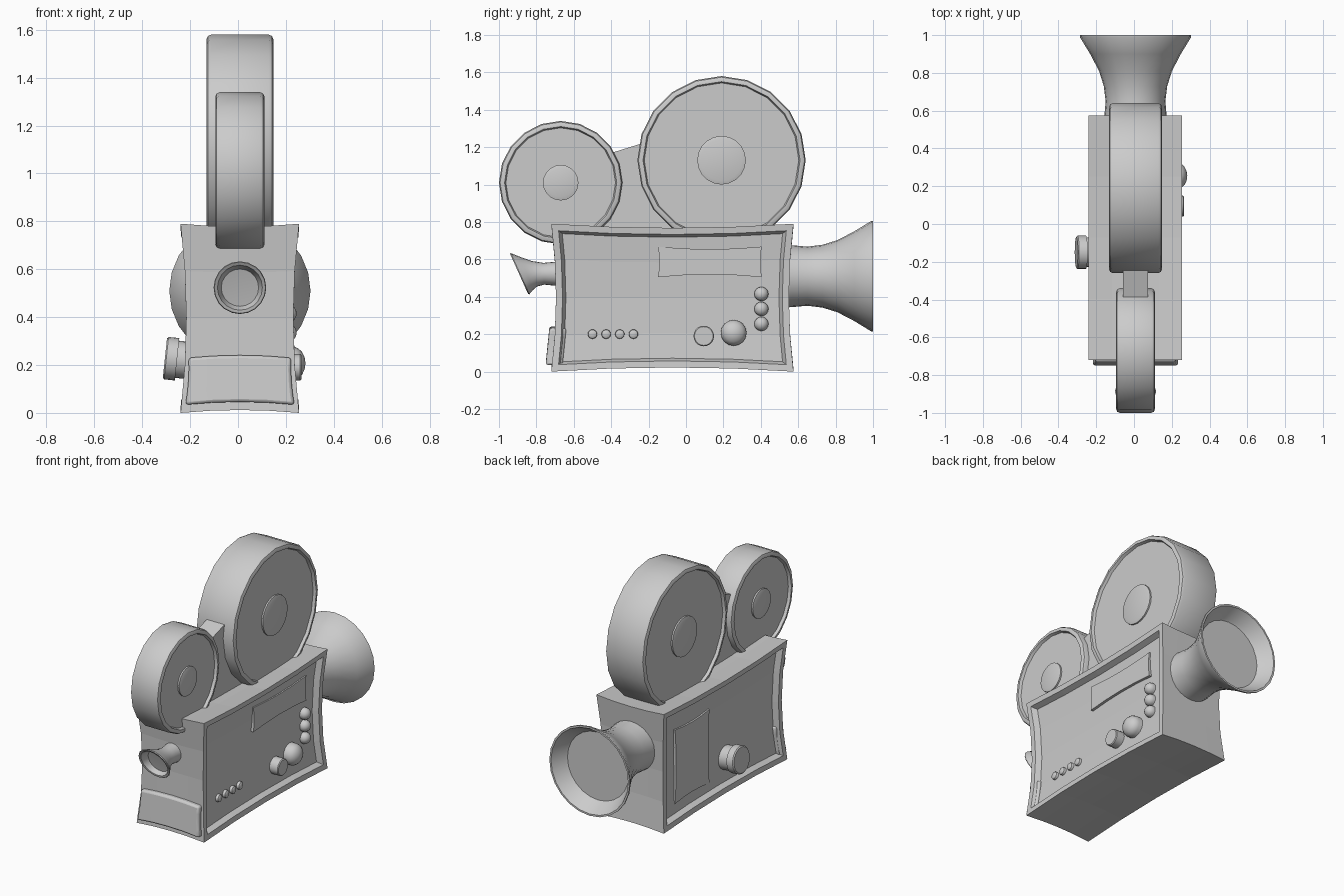
import bpy, bmesh, math
from mathutils import Matrix, Vector

if "Cube" in bpy.data.objects:
    bpy.data.objects.remove(bpy.data.objects["Cube"])

GREY = (0.6, 0.6, 0.6, 1)
mat = bpy.data.materials.new("plain_grey")
mat.use_nodes = True
mat.diffuse_color = GREY
mat.node_tree.nodes["Principled BSDF"].inputs["Base Color"].default_value = GREY
CX = 0.008


def finish(bm, name, smooth=True):
    bmesh.ops.recalc_face_normals(bm, faces=bm.faces)
    me = bpy.data.meshes.new(name)
    bm.to_mesh(me)
    bm.free()
    me.materials.append(mat)
    ob = bpy.data.objects.new(name, me)
    bpy.context.collection.objects.link(ob)
    if smooth:
        bpy.ops.object.select_all(action='DESELECT')
        ob.select_set(True)
        bpy.context.view_layer.objects.active = ob
        bpy.ops.object.shade_smooth_by_angle(angle=math.radians(32))
    return ob


def lathe(name, profile, center, axis, segs=20, tilt=0.0, shear=None):
    """Revolve (along, radius) points about the x or y axis through center."""
    bm = bmesh.new()
    rings = []
    for a, r in profile:
        count = segs if r else 1
        ring = []
        for i in range(count):
            t = math.tau * i / segs
            u, w = r * math.sin(t), r * math.cos(t)
            p = Vector((a, u, w)) if axis == 'x' else Vector((u, a, w))
            if shear:
                p.y += shear(a) * w
            ring.append(bm.verts.new(p))
        rings.append(ring)
    for p, q in zip(rings, rings[1:]):
        for i in range(segs):
            j = (i + 1) % segs
            quad = [p[i % len(p)], p[j % len(p)], q[j % len(q)], q[i % len(q)]]
            bm.faces.new(list(dict.fromkeys(quad)))
    bm.transform(Matrix.Translation(center) @ Matrix.Rotation(tilt, 4, 'Y'))
    return finish(bm, name)


def pinched_box(name, lo, hi, pinch, recess=False, bevel=0.0):
    """Box with concave outlines; pinch holds (axis, driver axis, amount)."""
    lo, hi = Vector(lo), Vector(hi)
    mid, half = (lo + hi) / 2, (hi - lo) / 2
    bm = bmesh.new()
    bmesh.ops.create_cube(bm, size=2)
    bmesh.ops.subdivide_edges(bm, edges=bm.edges, cuts=3, use_grid_fill=True)
    for v in bm.verts:
        t = v.co.copy()
        v.co = Vector(t[i] * half[i] for i in range(3))
        for ax, drv, amount in pinch:
            v.co[ax] -= t[ax] * amount * (1 - t[drv] ** 2)
        v.co += mid
    if recess:
        bm.normal_update()
        for s in (-1, 1):
            side = [f for f in bm.faces if f.normal.x * s > 0.7]
            bmesh.ops.inset_region(bm, faces=side, thickness=0.035, use_even_offset=True)
            bmesh.ops.inset_region(bm, faces=side, thickness=0.018, depth=-0.035,
                                   use_even_offset=True)
    ob = finish(bm, name, smooth=not recess)
    if bevel:
        m = ob.modifiers.new("soft_edges", 'BEVEL')
        m.width, m.segments, m.limit_method = bevel, 2, 'ANGLE'
        m.angle_limit = math.radians(50)
    return ob


# Camera body with recessed side panels
pinched_box("body", (-0.24, -0.72, 0), (0.255, 0.575, 0.79),
            [(0, 2, 0.024), (1, 2, 0.025), (2, 1, 0.022), (2, 0, 0.012)], recess=True)

# Film reels with recessed faces and hubs
for name, y, z, r, hub, h in (("large_reel", 0.19, 1.13, 0.45, 0.13, 0.14),
                              ("small_reel", -0.67, 1.01, 0.33, 0.095, 0.103)):
    half = [(h - 0.002, 0), (h - 0.002, hub - 0.02), (h - 0.008, hub), (h - 0.018, hub),
            (h - 0.018, r - 0.037), (h, r - 0.03), (h, r - 0.02),
            (h - 0.006, r - 0.006), (h - 0.02, r)]
    lathe(name, half + [(-a, b) for a, b in reversed(half)], (CX, y, z), 'x')

# Bridge between the reels
bm = bmesh.new()
outline = [(-0.46, 0.74), (-0.46, 1.15), (-0.22, 1.225), (-0.05, 0.74)]
face = bm.faces.new([bm.verts.new((CX - 0.065, y, z)) for y, z in outline])
ext = bmesh.ops.extrude_face_region(bm, geom=[face])["geom"]
bmesh.ops.translate(bm, vec=(0.13, 0, 0),
                    verts=[g for g in ext if isinstance(g, bmesh.types.BMVert)])
finish(bm, "reel_bridge", smooth=False)

# Flared lens horn at the back
lathe("lens_horn", [(0.5, 0), (0.5, 0.17), (0.57, 0.165), (0.65, 0.158), (0.73, 0.168),
                    (0.81, 0.193), (0.9, 0.24), (0.99, 0.295), (1.0, 0.295),
                    (1.0, 0.283), (0.92, 0.235), (0.91, 0.225), (0.91, 0)],
      (CX, 0, 0.51), 'y', segs=24)

# Eyepiece with a slanted rim
lathe("eyepiece", [(-0.66, 0), (-0.66, 0.066), (-0.7, 0.064), (-0.76, 0.058),
                   (-0.81, 0.068), (-0.85, 0.088), (-0.887, 0.11), (-0.893, 0.107),
                   (-0.89, 0.094), (-0.84, 0.078), (-0.835, 0)],
      (CX, 0, 0.523), 'y',
      shear=lambda a: -0.45 * min(1, max(0, (-0.75 - a) / 0.13)))

# Front plate
plate = pinched_box("front_plate", (-0.22, -0.75, 0.04), (0.236, -0.66, 0.235),
                    [(0, 2, 0.006)], bevel=0.012)
for v in plate.data.vertices:
    k = (v.co.z - 0.04) / 0.195
    v.co.x = CX + (v.co.x - CX) * (1 - 0.06 * k)
    v.co.y += 0.02 * k
    v.co.z += 0.012 * (1 - ((v.co.x - CX) / 0.228) ** 2) - 0.006

# Label plate on the left side, door on the right side
pinched_box("label_plate", (0.15, -0.15, 0.505), (0.218, 0.405, 0.668),
            [(1, 2, 0.008), (2, 1, 0.014)])
pinched_box("side_door", (-0.2, 0.04, 0.12), (-0.12, 0.4, 0.61),
            [(1, 2, 0.012), (2, 1, 0.014)])


# Dome buttons and control knobs
def dome(name, y, z, r, base, top):
    pts = [(0, 0), (0, r), (base, r)]
    pts += [(base + (top - base) * math.sin(t), r * math.cos(t))
            for t in (0.4, 0.8, 1.2)] + [(top, 0)]
    lathe(name, pts, (0.17, y, z), 'x', segs=16)


for i in range(3):
    dome(f"round_button_{i + 1}", 0.403, 0.255 + 0.08 * i, 0.038, 0.04, 0.075)
for i in range(4):
    dome(f"small_button_{i + 1}", -0.5 + 0.073 * i, 0.2, 0.025, 0.045, 0.055)
dome("dome_knob", 0.255, 0.207, 0.069, 0.06, 0.112)
lathe("flat_knob", [(0, 0), (0, 0.055), (0.09, 0.055), (0.095, 0.05), (0.095, 0)],
      (0.17, 0.095, 0.19), 'x')
lathe("crank_knob", [(0, 0), (0, 0.078), (-0.085, 0.078), (-0.085, 0.089),
                     (-0.13, 0.089), (-0.136, 0.082), (-0.136, 0)],
      (-0.17, -0.15, 0.215), 'x', tilt=math.radians(6))
